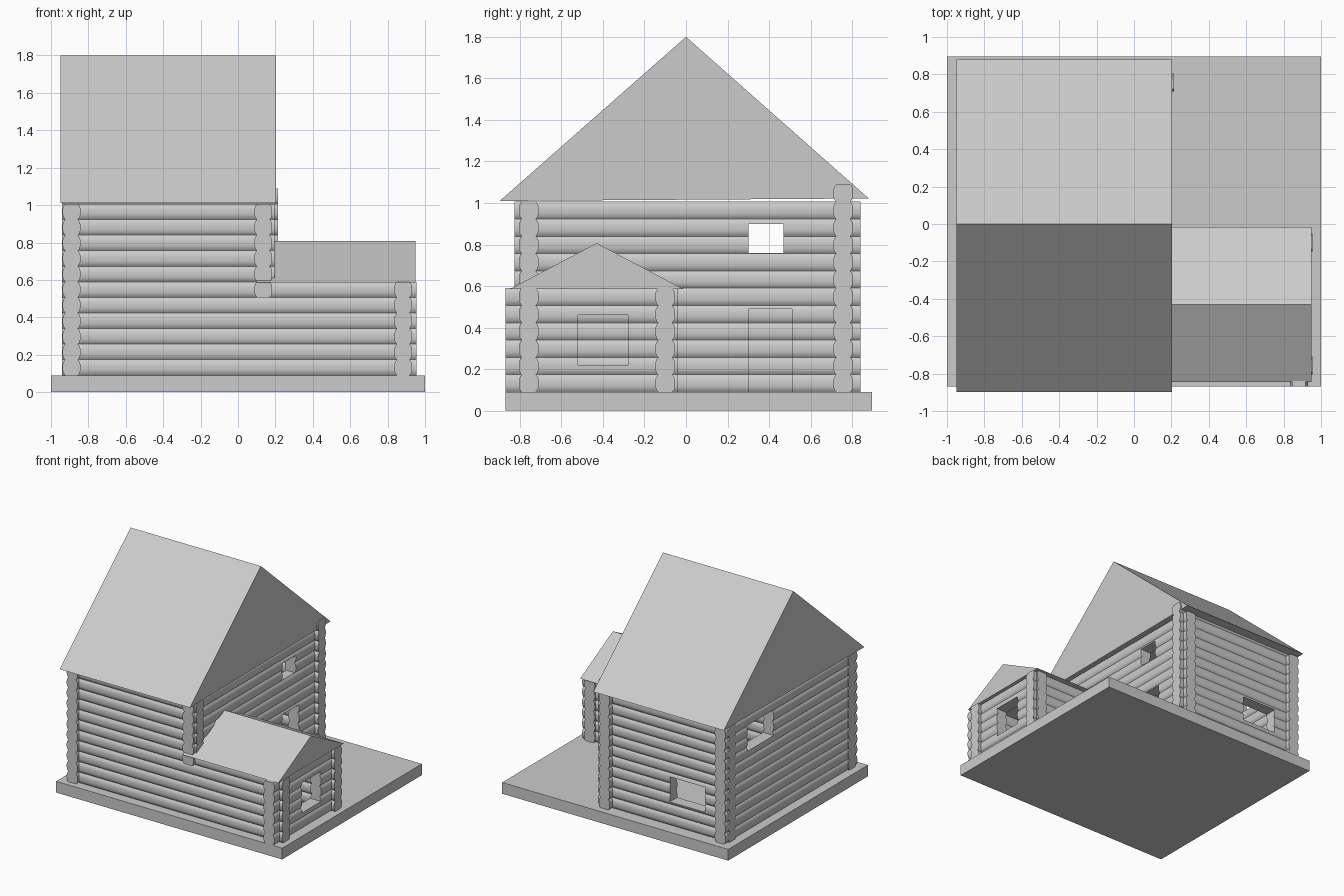
import bpy, bmesh

if "Cube" in bpy.data.objects:
    bpy.data.objects.remove(bpy.data.objects["Cube"])

grey = bpy.data.materials.new("light grey")
grey.diffuse_color = (0.6, 0.6, 0.6, 1)
grey.use_nodes = True
grey.node_tree.nodes["Principled BSDF"].inputs["Base Color"].default_value = grey.diffuse_color

BASE = 0.09
PITCH = 0.0833
HALF = 0.048


def finish(name, bm):
    bmesh.ops.recalc_face_normals(bm, faces=bm.faces)
    me = bpy.data.meshes.new(name)
    bm.to_mesh(me)
    bm.free()
    me.materials.append(grey)
    ob = bpy.data.objects.new(name, me)
    bpy.context.collection.objects.link(ob)
    return ob


def prism(name, pts, axis, a, b):
    """Extrude a (side, z) profile along x or y from a to b."""
    bm = bmesh.new()
    put = (lambda s, t, z: (t, s, z)) if axis == "x" else (lambda s, t, z: (s, t, z))
    rings = [[bm.verts.new(put(s, t, z)) for s, z in pts] for t in (a, b)]
    n = len(pts)
    bm.faces.new(rings[0])
    bm.faces.new(rings[1][::-1])
    for i in range(n):
        j = (i + 1) % n
        bm.faces.new((rings[0][i], rings[0][j], rings[1][j], rings[1][i]))
    return finish(name, bm)


def box(name, x, y, z):
    return prism(name, [(y[0], z[0]), (y[1], z[0]), (y[1], z[1]), (y[0], z[1])], "x", *x)


def log_wall(name, axis, centre, a, b, first, last, openings=()):
    """Stack of round logs first..last-1, with (side, z) openings cut through."""
    seg = 8
    half = []
    for i in range((last - first) * seg + 1):
        t = (i % seg) / seg
        w = HALF * (1 - 0.28 * abs(2 * t - 1) ** 3)
        half.append((w, BASE + (first + i / seg) * PITCH))
    pts = [(centre + w, z) for w, z in half] + [(centre - w, z) for w, z in half[::-1]]
    ob = prism(name, pts, axis, a, b)
    for k, (side, z) in enumerate(openings):
        depth = (centre - 0.1, centre + 0.1)
        x, y = (side, depth) if axis == "x" else (depth, side)
        cutter = box(f"{name}_cutter_{k}", x, y, z)
        cutter.hide_render = True
        mod = ob.modifiers.new("opening", "BOOLEAN")
        mod.operation, mod.solver, mod.object = "DIFFERENCE", "EXACT", cutter
        bpy.context.view_layer.objects.active = ob
        bpy.ops.object.modifier_apply(modifier=mod.name)
        bpy.data.objects.remove(cutter)
    bpy.ops.object.select_all(action="DESELECT")
    ob.select_set(True)
    bpy.context.view_layer.objects.active = ob
    bpy.ops.object.shade_smooth_by_angle(angle=0.6)
    return ob


# Ground slab
box("base_slab", (-1, 1), (-0.87, 0.895), (0, BASE))

# Walls running left to right
log_wall("front_wall_lower", "x", -0.757, -0.94, 0.955, 0, 6)
log_wall("front_wall_upper", "x", -0.757, -0.94, 0.195, 6, 11)
log_wall("back_wall", "x", 0.757, -0.94, 0.213, 0, 12, [((-0.73, -0.42), (0.28, 0.48))])
log_wall("porch_back_wall", "x", -0.1, 0.09, 0.955, 0, 6)

# Walls running front to back
log_wall("left_wall", "y", -0.89, -0.825, 0.84, 0, 11, [((0.23, 0.56), (0.73, 0.93))])
log_wall("right_wall_lower", "y", 0.135, -0.15, 0.84, 0, 5,
         [((0.30, 0.51), (0.05, 0.49))])
log_wall("right_wall_upper", "y", 0.135, -0.825, 0.84, 5, 11,
         [((0.30, 0.47), (0.76, 0.90))])
log_wall("porch_right_wall", "y", 0.883, -0.87, -0.04, 0, 6,
         [((-0.52, -0.28), (0.22, 0.46))])

# Roofs
prism("main_roof", [(-0.897, 1.01), (0.88, 1.022), (0, 1.8)], "x", -0.95, 0.203)
prism("porch_roof", [(-0.845, 0.587), (-0.015, 0.587), (-0.43, 0.807)], "x", 0.1, 0.948)
